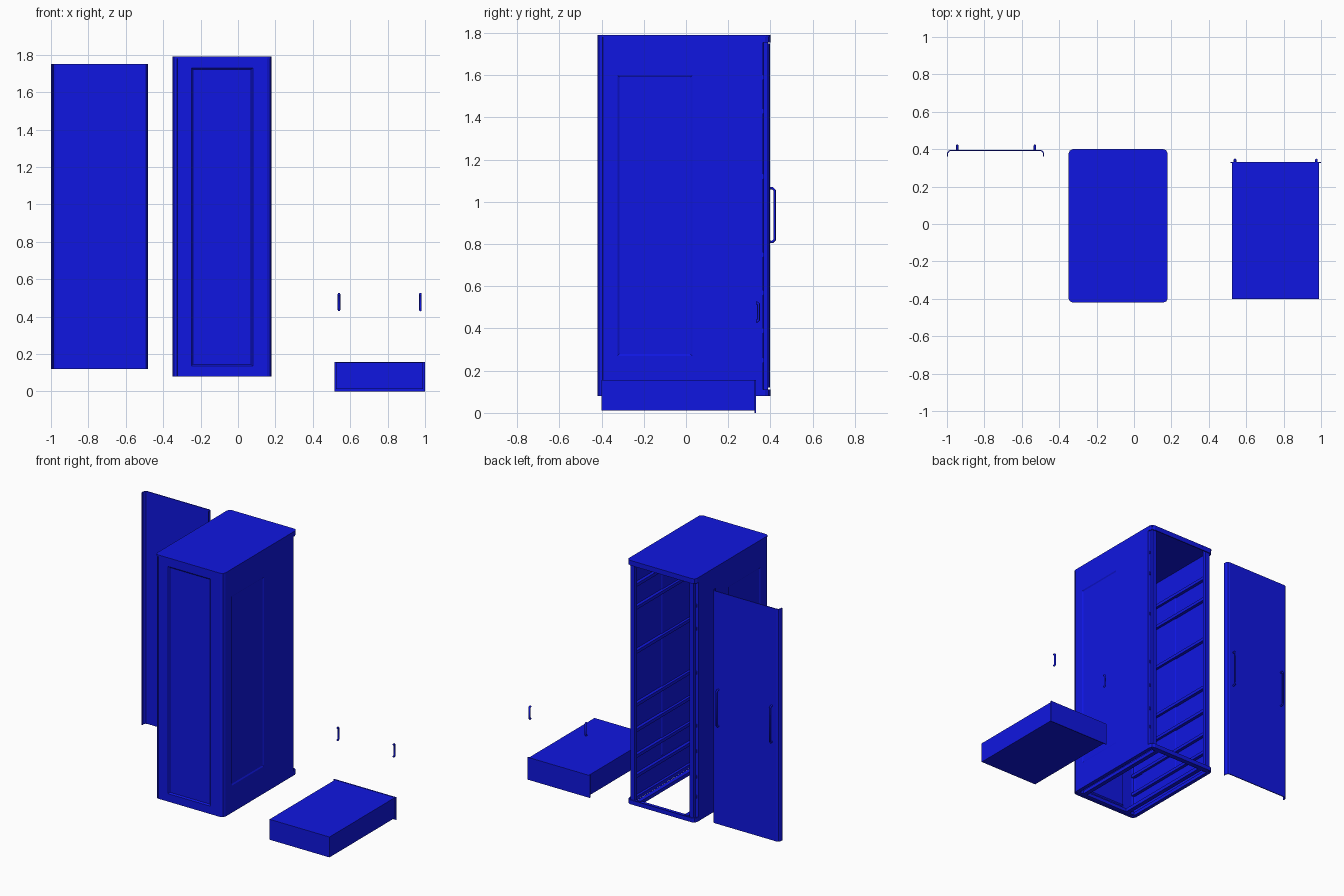
import bpy, bmesh
from mathutils import Vector

if "Cube" in bpy.data.objects:
    bpy.data.objects.remove(bpy.data.objects["Cube"])

blue = bpy.data.materials.new("blue_paint")
blue.diffuse_color = (0.005, 0.008, 0.75, 1)
blue.use_nodes = True
blue.node_tree.nodes["Principled BSDF"].inputs["Base Color"].default_value = blue.diffuse_color
CX = -0.085          # cabinet centre in x
T = 0.008            # sheet thickness


def finish(name, bm, thick=0):
    bmesh.ops.recalc_face_normals(bm, faces=bm.faces)
    me = bpy.data.meshes.new(name)
    bm.to_mesh(me)
    bm.free()
    me.materials.append(blue)
    ob = bpy.data.objects.new(name, me)
    bpy.context.collection.objects.link(ob)
    if thick:
        m = ob.modifiers.new("thickness", 'SOLIDIFY')
        m.thickness, m.offset = thick, 0
    return ob


def box(name, lo, hi):
    bm = bmesh.new()
    bmesh.ops.create_cube(bm, size=1)
    for v in bm.verts:
        v.co = Vector([lo[i] if v.co[i] < 0 else hi[i] for i in range(3)])
    return finish(name, bm)


def sheet(name, pts, z0, z1, thick=T):
    """Bent sheet: plan polyline extruded upwards."""
    bm = bmesh.new()
    lo = [bm.verts.new((x, y, z0)) for x, y in pts]
    hi = [bm.verts.new((x, y, z1)) for x, y in pts]
    for i in range(len(pts) - 1):
        bm.faces.new((lo[i], lo[i + 1], hi[i + 1], hi[i]))
    return finish(name, bm, thick)


def panel(name, place, outer, inner, depth):
    """Sheet with a pressed-in rectangle; place maps (u, v, depth) to 3D."""
    def ring(r, g, d):
        u0, u1, v0, v1 = r
        return [bm.verts.new(place(u, v, d)) for u, v in
                ((u0 + g, v0 + g), (u1 - g, v0 + g), (u1 - g, v1 - g), (u0 + g, v1 - g))]
    bm = bmesh.new()
    rings = [ring(outer, 0, 0), ring(inner, 0, 0), ring(inner, 0.008, depth)]
    for a, b in zip(rings, rings[1:]):
        for i in range(4):
            j = (i + 1) % 4
            bm.faces.new((a[i], a[j], b[j], b[i]))
    bm.faces.new(rings[-1])
    return finish(name, bm, T)


def prism(name, pts, z0, z1):
    bm = bmesh.new()
    f = bm.faces.new([bm.verts.new((x, y, z0)) for x, y in pts])
    up = bmesh.ops.extrude_face_region(bm, geom=[f])["geom"]
    bmesh.ops.translate(bm, vec=(0, 0, z1 - z0),
                        verts=[g for g in up if isinstance(g, bmesh.types.BMVert)])
    return finish(name, bm)


def handle(name, x, y, out, z0, z1, r):
    cu = bpy.data.curves.new(name, 'CURVE')
    cu.dimensions, cu.bevel_depth, cu.bevel_resolution = '3D', r, 2
    cu.use_fill_caps = True
    s = cu.splines.new('POLY')
    k = out * 0.4
    pts = [(y, z0), (y + out - k, z0), (y + out, z0 + k),
           (y + out, z1 - k), (y + out - k, z1), (y, z1)]
    s.points.add(len(pts) - 1)
    for p, (py, pz) in zip(s.points, pts):
        p.co = (x, py, pz, 1)
    cu.materials.append(blue)
    ob = bpy.data.objects.new(name, cu)
    bpy.context.collection.objects.link(ob)


# Cabinet front wall with pressed panel
W, F = 0.261, -0.416
panel("cabinet_front_wall", lambda u, v, d: (u, F + d, v),
      (CX - W + .022, CX + W - .022, .08, 1.785), (-0.25, 0.08, 0.135, 1.73), 0.008)

# Cabinet sides, corner bends, door posts and shelf rails
for s, side in ((-1, "left"), (1, "right")):
    X = CX + s * W
    panel(side + "_wall", lambda u, v, d: (X - s * d, u, v),
          (F + .022, 0.36, .08, 1.785), (-0.325, 0.03, 0.27, 1.6), 0.005)
    sheet(side + "_corner", [(X, F + .022), (X - s * .007, F + .007), (X - s * .022, F)], .08, 1.785)
    sheet(side + "_door_post", [(X, .36), (X - s * .018, .365), (X - s * .018, .385),
                                (X - s * .045, .385), (X - s * .045, .36)], .08, 1.78)
    for i, z in enumerate((0.25, 0.39, 0.57, 0.75, 1.12, 1.43, 1.59)):
        a, b = sorted((X - s * .004, X - s * .026))
        box(f"{side}_rail_{i + 1}", (a, F + .01, z - .011), (b, .37, z + .011))
    a, b = sorted((X - s * .06, X - s * .09))
    box(side + "_floor_bar", (a, F + .01, .085), (b, .38, .11))
    a, b = sorted((X, X - s * .022))
    box(side + "_bottom_edge", (a, F + .022, .08), (b, .378, .105))


# Top cover with folded rim, and the open bottom frame
def outline(e):
    x0, x1, y0, y1 = CX - .265 + e, CX + .265 - e, -.42 + e, .40 - e
    c, q = .022, .007
    return [(x0 + c, y0), (x1 - c, y0), (x1 - q, y0 + q), (x1, y0 + c),
            (x1, y1 - c), (x1 - q, y1 - q), (x1 - c, y1), (x0 + c, y1),
            (x0 + q, y1 - q), (x0, y1 - c), (x0, y0 + c), (x0 + q, y0 + q)]


prism("top_cover", outline(0), 1.78, 1.79)
o = outline(.004)
rim = o[3:11]
sheet("top_rim", rim, 1.755, 1.785)
sheet("bottom_rim", rim, .08, .11)
box("door_sill", (CX - .24, .365, .08), (CX + .24, .395, .105))
box("front_floor_bar", (CX - .24, F, .085), (CX + .24, F + .03, .11))

# Door with curved side flanges, set beside the cabinet
flange = [(-.997, .36), (-.997, .378), (-.989, .390), (-.977, .394)]
DX = -0.74
sheet("door", flange + [(2 * DX - x, y) for x, y in reversed(flange)], .12, 1.75, .006)
for x in (-.945, -.53):
    handle("door_handle", x, .394, .026, .81, 1.065, .006)

# Drawer and its two separate handles
box("drawer_body", (.525, -.40, .012), (.99, .325, .155))
box("drawer_front", (.515, .325, 0), (1.0, .331, .157))
for x in (.54, .975):
    handle("drawer_handle", x, .331, .012, .435, .52, .007)
